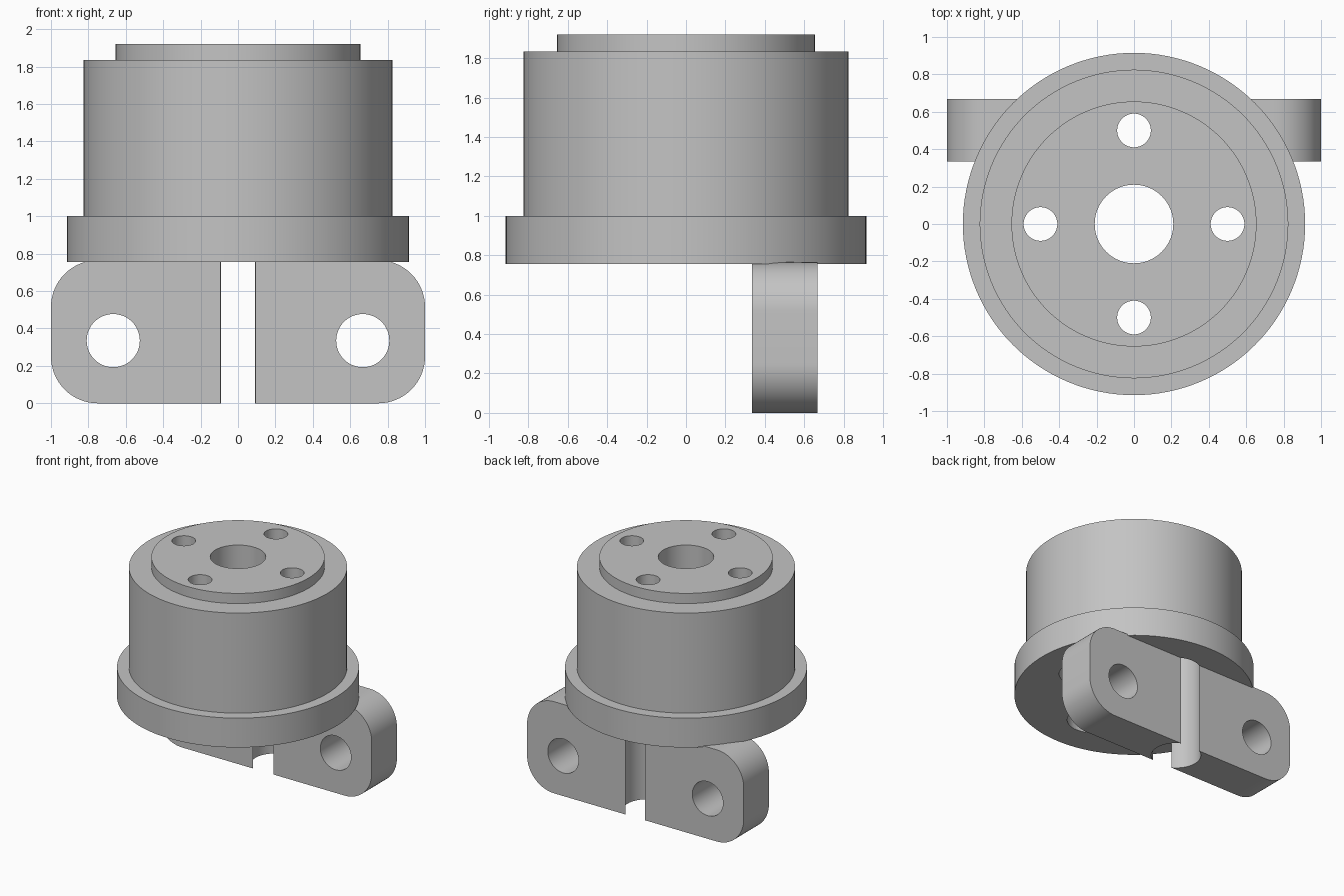
import bpy, bmesh, math
from mathutils import Matrix

cube = bpy.data.objects.get("Cube")
if cube:
    bpy.data.objects.remove(cube, do_unlink=True)

grey = bpy.data.materials.new("plain grey")
grey.use_nodes = True
COLOUR = (0.55, 0.55, 0.55, 1)
grey.diffuse_color = COLOUR
grey.node_tree.nodes["Principled BSDF"].inputs["Base Color"].default_value = COLOUR


def add_object(name, bm):
    bmesh.ops.recalc_face_normals(bm, faces=bm.faces)
    mesh = bpy.data.meshes.new(name)
    bm.to_mesh(mesh)
    bm.free()
    mesh.materials.append(grey)
    obj = bpy.data.objects.new(name, mesh)
    bpy.context.collection.objects.link(obj)
    return obj


def select(obj):
    bpy.ops.object.select_all(action="DESELECT")
    obj.select_set(True)
    bpy.context.view_layer.objects.active = obj


def lathe(name, profile, steps=128):
    """Revolve a closed (radius, height) profile around the z axis."""
    bm = bmesh.new()
    verts = [bm.verts.new((r, 0, z)) for r, z in profile]
    edges = [bm.edges.new((v, verts[i - 1])) for i, v in enumerate(verts)]
    bmesh.ops.spin(bm, geom=verts + edges, cent=(0, 0, 0), axis=(0, 0, 1),
                   angle=math.tau, steps=steps, use_duplicate=False)
    bmesh.ops.remove_doubles(bm, verts=bm.verts, dist=0.0001)
    return add_object(name, bm)


def cylinder(name, radius, start, end, axis="Z", segments=64):
    """Cylinder between two points that lie along the given axis."""
    bm = bmesh.new()
    middle = [(a + b) / 2 for a, b in zip(start, end)]
    turn = Matrix.Rotation(math.pi / 2, 4, "X") if axis == "Y" else Matrix()
    bmesh.ops.create_cone(bm, cap_ends=True, segments=segments, radius1=radius,
                          radius2=radius, depth=math.dist(start, end),
                          matrix=Matrix.Translation(middle) @ turn)
    obj = add_object(name, bm)
    obj.hide_render = True
    return obj


def cut(target, cutter):
    mod = target.modifiers.new("cut", "BOOLEAN")
    mod.operation = "DIFFERENCE"
    mod.solver = "EXACT"
    mod.object = cutter
    select(target)
    bpy.ops.object.modifier_apply(modifier=mod.name)
    bpy.data.objects.remove(cutter, do_unlink=True)


# Stepped round housing with a central bore
BASE, SEAT, TOP = 0.755, 1.67, 1.92
BORE, FLANGE, BARREL, BOSS = 0.21, 0.915, 0.825, 0.655
housing = lathe("housing", [
    (BORE, BASE), (FLANGE, BASE), (FLANGE, 1.0), (BARREL, 1.0),
    (BARREL, 1.835), (BOSS, 1.835), (BOSS, TOP), (BORE, TOP)])

# Four screw holes, counterbored from below
for i in range(4):
    x, y = 0.5 * math.cos(i * math.pi / 2), 0.5 * math.sin(i * math.pi / 2)
    cut(housing, cylinder("counterbore", 0.19, (x, y, 0.5), (x, y, SEAT)))
    cut(housing, cylinder("screw_hole", 0.09, (x, y, 1.5), (x, y, 2.1)))

# Mounting plate with rounded ends
FRONT, BACK, HEIGHT, ROUND = 0.335, 0.667, 0.765, 0.25
bm = bmesh.new()
bmesh.ops.create_cube(bm, size=1, matrix=Matrix.Translation(
    (0, (FRONT + BACK) / 2, HEIGHT / 2)) @ Matrix.Diagonal(
    (2, BACK - FRONT, HEIGHT, 1)))
corners = [e for e in bm.edges
           if abs(e.verts[0].co.y - e.verts[1].co.y) > 0.1]
bmesh.ops.bevel(bm, geom=corners, offset=ROUND, segments=16,
                affect="EDGES", profile=0.5)
plate = add_object("mounting_lugs", bm)

# Pin holes, and the screw clearance that splits the plate into two lugs
for x in (-0.667, 0.667):
    cut(plate, cylinder("pin_hole", 0.142, (x, 0, 0.335), (x, 1, 0.335), "Y"))
cut(plate, cylinder("screw_clearance", 0.19, (0, 0.5, -0.2), (0, 0.5, 1)))

for obj in (housing, plate):
    select(obj)
    bpy.ops.object.shade_smooth_by_angle(angle=math.radians(30))
